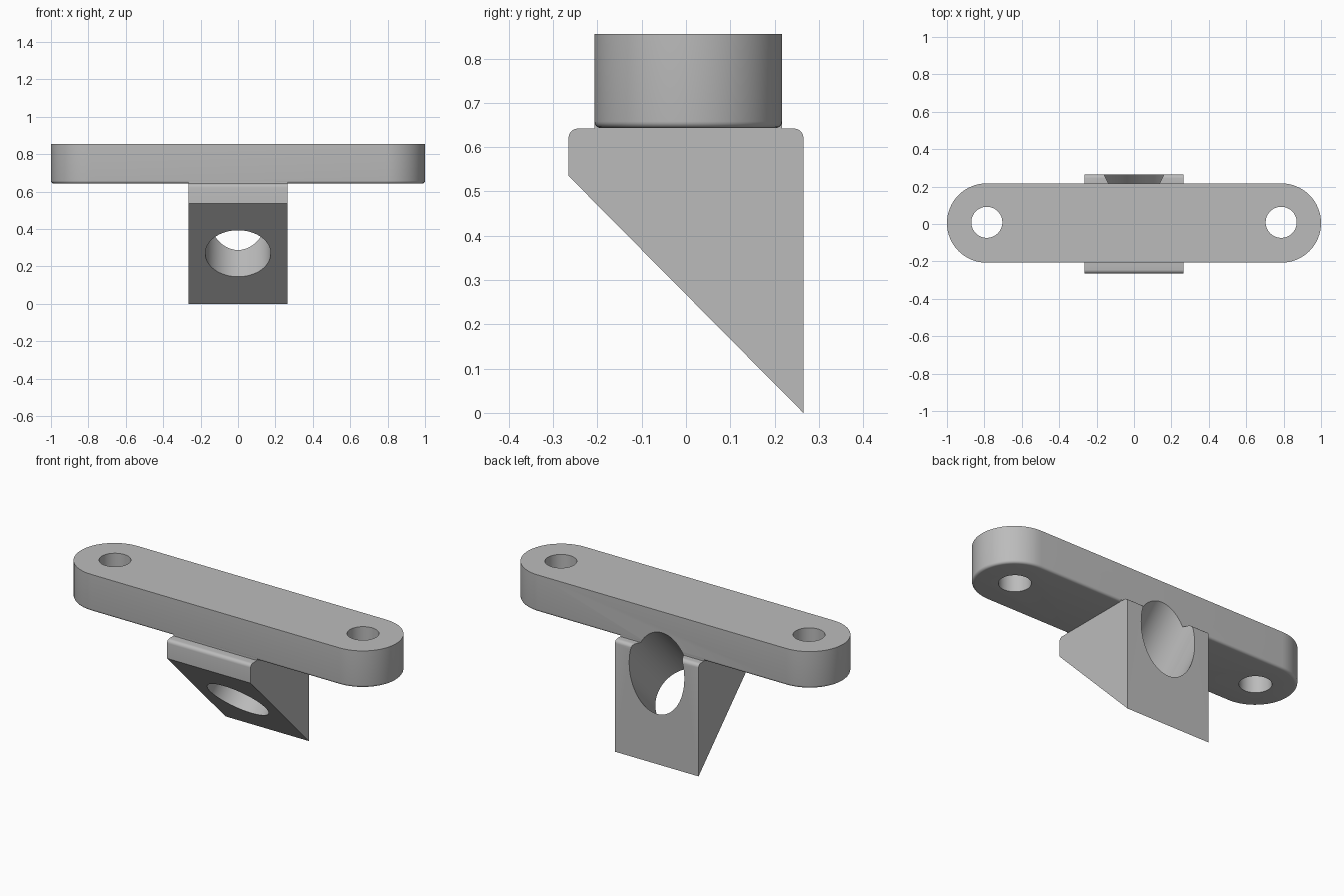
import bpy, bmesh
from math import pi, cos, sin, radians
from mathutils import Vector, Matrix

cube = bpy.data.objects.get("Cube")
if cube:
    bpy.data.objects.remove(cube, do_unlink=True)

grey = bpy.data.materials.new("plain_grey")
grey.use_nodes = True
colour = (0.5, 0.5, 0.5, 1)
grey.diffuse_color = colour
grey.node_tree.nodes["Principled BSDF"].inputs["Base Color"].default_value = colour

MID_Y = 0.005      # bar centre line
BAR_R = 0.212      # bar half width
BAR_Z, TOP_Z = 0.643, 0.855
HALF = 0.265       # block half width


def prism(name, outline, shift, rounded=None, radius=0.015):
    """Extrude an outline along shift, rounding the edges picked by a rule."""
    bm = bmesh.new()
    face = bm.faces.new([bm.verts.new(p) for p in outline])
    grown = bmesh.ops.extrude_face_region(bm, geom=[face])["geom"]
    moved = [g for g in grown if isinstance(g, bmesh.types.BMVert)]
    bmesh.ops.translate(bm, verts=moved, vec=shift)
    bmesh.ops.recalc_face_normals(bm, faces=bm.faces)
    if rounded:
        edges = [e for e in bm.edges if rounded(e)]
        bmesh.ops.bevel(bm, geom=edges, offset=radius, segments=5,
                        profile=0.5, affect='EDGES')
    return finish(name, bm)


def rod(name, centre, radius, length, tilt=0):
    bm = bmesh.new()
    spin = Matrix.Translation(centre) @ Matrix.Rotation(tilt, 4, 'X')
    bmesh.ops.create_cone(bm, cap_ends=True, segments=64, radius1=radius,
                          radius2=radius, depth=length, matrix=spin)
    return finish(name, bm)


def finish(name, bm):
    mesh = bpy.data.meshes.new(name)
    bm.to_mesh(mesh)
    bm.free()
    mesh.materials.append(grey)
    obj = bpy.data.objects.new(name, mesh)
    bpy.context.collection.objects.link(obj)
    return obj


def combine(target, tool, operation):
    bpy.context.view_layer.objects.active = target
    mod = target.modifiers.new(operation.lower(), 'BOOLEAN')
    mod.operation, mod.solver, mod.object = operation, 'EXACT', tool
    bpy.ops.object.modifier_apply(modifier=mod.name)
    bpy.data.objects.remove(tool, do_unlink=True)


# Mounting bar: stadium outline with a rounded lower rim
outline = []
for side in (1, -1):
    for i in range(33):
        a = -pi / 2 + pi * i / 32
        outline.append((side * (1 - BAR_R + BAR_R * cos(a)),
                        MID_Y + side * BAR_R * sin(a), BAR_Z))
bracket = prism("mounting_bracket", outline, (0, 0, TOP_Z - BAR_Z),
                lambda e: all(v.co.z < BAR_Z + 0.01 for v in e.verts))

# Wedge block: sloping underside, rounded front and back top edges
profile = [(-HALF, 0.535), (-HALF, 0.642), (HALF, 0.642), (HALF, 0)]
block = prism("wedge_block", [(-HALF, y, z) for y, z in profile], (2 * HALF, 0, 0),
              lambda e: all(v.co.z > 0.6 for v in e.verts)
              and abs(e.verts[0].co.x - e.verts[1].co.x) > 0.1, 0.02)

# Neck joining the block squarely to the bar
neck_x = HALF - 0.0005
neck_y = BAR_R - 0.0005
corners = [(-1, -1), (1, -1), (1, 1), (-1, 1)]
neck = prism("neck", [(x * neck_x, MID_Y + y * neck_y, 0.6) for x, y in corners],
             (0, 0, 0.1))
combine(bracket, block, 'UNION')
combine(bracket, neck, 'UNION')

# Screw holes and the slanted bore square to the sloping face
for side in (-1, 1):
    combine(bracket, rod("screw_hole", (side * 0.787, 0.009, 0.75), 0.083, 0.6),
            'DIFFERENCE')
combine(bracket, rod("slanted_bore", (0, 0, 0.27), 0.175, 2, radians(-45)),
        'DIFFERENCE')

bpy.ops.object.select_all(action='DESELECT')
bracket.select_set(True)
bpy.context.view_layer.objects.active = bracket
bpy.ops.object.shade_smooth_by_angle(angle=radians(30))
